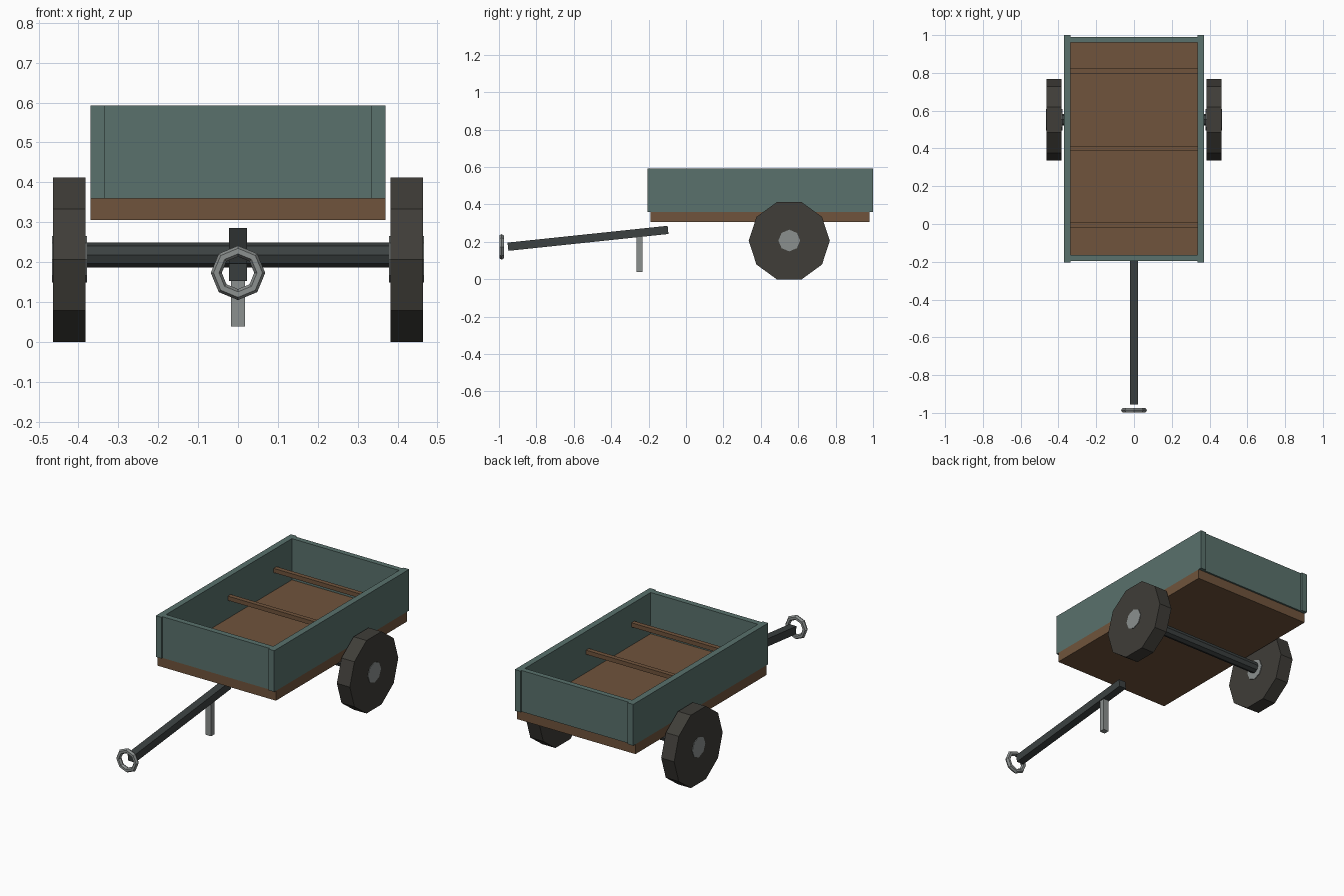
import bpy, bmesh
from math import pi, cos, sin, atan2, hypot
from mathutils import Matrix, Vector

if "Cube" in bpy.data.objects:
    bpy.data.objects.remove(bpy.data.objects["Cube"])


def material(name, rgb):
    m = bpy.data.materials.new(name)
    m.diffuse_color = (*rgb, 1)
    m.use_nodes = True
    m.node_tree.nodes["Principled BSDF"].inputs["Base Color"].default_value = m.diffuse_color
    return m


GREEN = material("painted_green", (0.10, 0.165, 0.15))
WOOD = material("brown_wood", (0.16, 0.088, 0.045))
RUBBER = material("dark_rubber", (0.05, 0.047, 0.04))
IRON = material("dark_iron", (0.045, 0.053, 0.053))
STEEL = material("grey_steel", (0.26, 0.28, 0.275))


def finish(name, bm, mat):
    bmesh.ops.recalc_face_normals(bm, faces=bm.faces)
    me = bpy.data.meshes.new(name)
    bm.to_mesh(me)
    bm.free()
    me.materials.append(mat)
    ob = bpy.data.objects.new(name, me)
    bpy.context.collection.objects.link(ob)
    return ob


def box(name, x, y, z, mat):
    lo, hi = Vector((x[0], y[0], z[0])), Vector((x[1], y[1], z[1]))
    bm = bmesh.new()
    bmesh.ops.create_cube(bm, size=1, matrix=Matrix.Translation((lo + hi) / 2)
                          @ Matrix.Diagonal((*(hi - lo), 1)))
    return finish(name, bm, mat)


def disc_x(name, x0, x1, y, z, r, sides, mat):
    # prism along x with a corner pointing along y
    bm = bmesh.new()
    ring = [bm.verts.new((x0, y + r * cos(2 * pi * i / sides), z + r * sin(2 * pi * i / sides)))
            for i in range(sides)]
    face = bm.faces.new(ring)
    ext = bmesh.ops.extrude_face_region(bm, geom=[face], use_keep_orig=True)
    verts = [g for g in ext["geom"] if isinstance(g, bmesh.types.BMVert)]
    bmesh.ops.translate(bm, verts=verts, vec=(x1 - x0, 0, 0))
    return finish(name, bm, mat)


# Bed: floor, walls and cross slats
box("bed_floor", (-0.37, 0.37), (-0.19, 0.98), (0.305, 0.36), WOOD)
for side, s in (("left", -1), ("right", 1)):
    box(side + "_wall", sorted((s * 0.335, s * 0.37)), (-0.205, 1.0), (0.36, 0.593), GREEN)
box("front_wall", (-0.335, 0.335), (-0.195, -0.163), (0.36, 0.593), GREEN)
box("back_wall", (-0.335, 0.335), (0.96, 0.99), (0.36, 0.593), GREEN)
for i, y in enumerate((-0.005, 0.4, 0.81)):
    box(f"cross_slat_{i + 1}", (-0.335, 0.335), (y - 0.013, y + 0.013), (0.463, 0.487), WOOD)

# Axle, wheels and hubs
WY, WZ = 0.552, 0.206
disc_x("axle", -0.385, 0.385, WY, 0.218, 0.031, 8, IRON)
for side, s in (("left", -1), ("right", 1)):
    disc_x(side + "_wheel", s * 0.383, s * 0.464, WY, WZ, 0.2166, 10, RUBBER)
    disc_x(side + "_hub", s * 0.379, s * 0.467, WY, WZ + 0.001, 0.058, 8, STEEL)

# Sloping drawbar
a, b = Vector((0, -0.952, 0.174)), Vector((0, -0.096, 0.264))
bar = box("drawbar", (-0.022, 0.022), (-(b - a).length / 2, (b - a).length / 2), (-0.022, 0.022), IRON)
bar.location = (a + b) / 2
bar.rotation_euler.x = atan2(b.z - a.z, b.y - a.y)

# Prop stand
box("prop_stand", (-0.017, 0.017), (-0.265, -0.233), (0.038, 0.24), STEEL)

# Hitch ring
bpy.ops.mesh.primitive_torus_add(major_segments=8, minor_segments=6, major_radius=0.0545,
                                 minor_radius=0.0138, location=(0, -0.986, 0.173),
                                 rotation=(pi / 2, 0, 0))
ring = bpy.context.object
ring.name = "hitch_ring"
ring.data.materials.append(STEEL)
